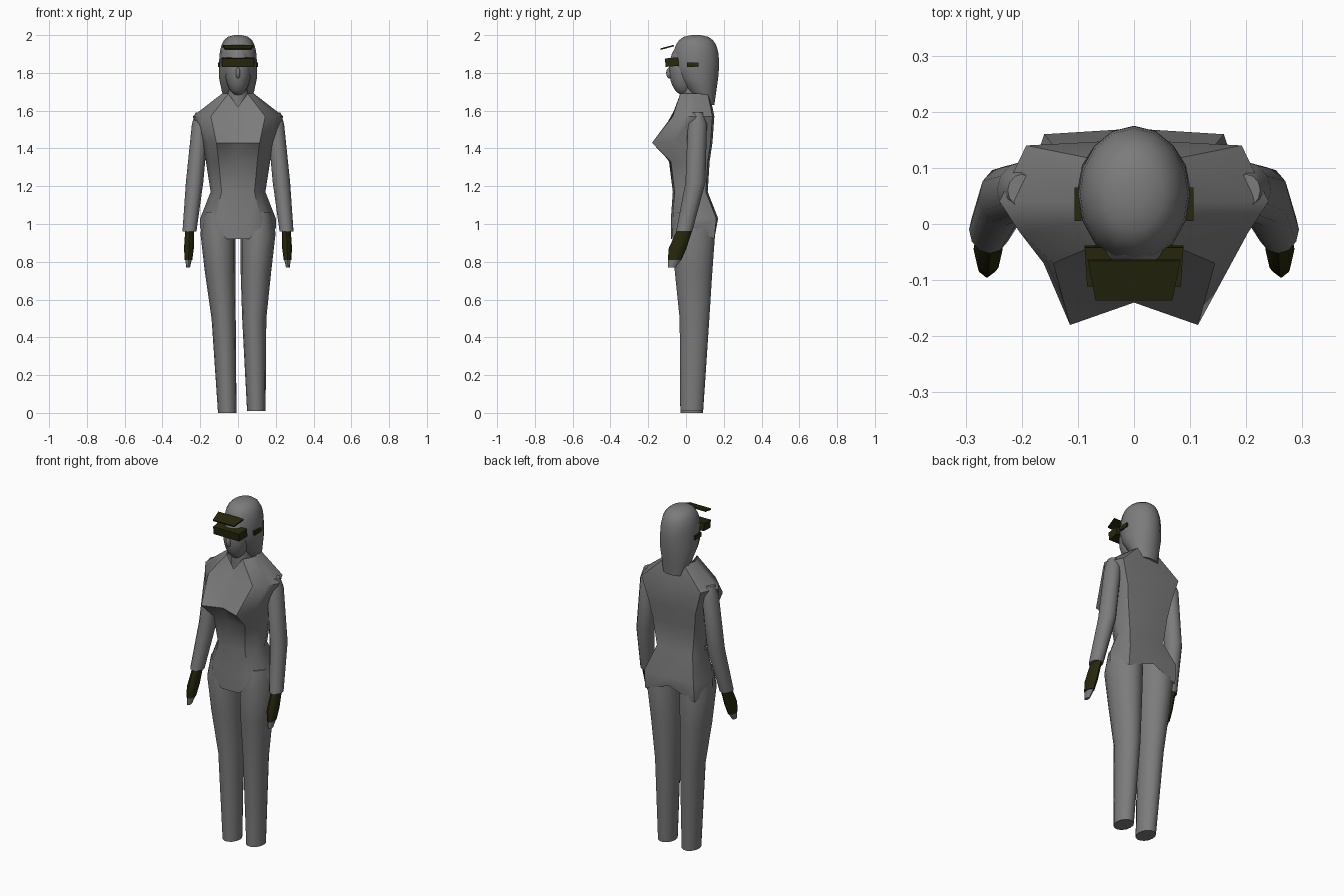
import bpy, bmesh
from math import cos, sin, pi, tau, radians
from mathutils import Vector, Matrix

cube = bpy.data.objects.get("Cube")
if cube:
    bpy.data.objects.remove(cube, do_unlink=True)


def material(name, red, green, blue):
    colour = (red, green, blue, 1)
    result = bpy.data.materials.new(name)
    result.use_nodes = True
    result.diffuse_color = colour
    result.node_tree.nodes["Principled BSDF"].inputs["Base Color"].default_value = colour
    return result


GREY = material("plain grey", 0.2, 0.2, 0.2)
OLIVE = material("dark olive", 0.02, 0.02, 0.004)


def finish(name, bm, mat, smooth_angle):
    """Turn a bmesh into a shaded, coloured object."""
    bmesh.ops.recalc_face_normals(bm, faces=bm.faces)
    mesh = bpy.data.meshes.new(name)
    bm.to_mesh(mesh)
    bm.free()
    mesh.materials.append(mat)
    obj = bpy.data.objects.new(name, mesh)
    bpy.context.collection.objects.link(obj)
    bpy.ops.object.select_all(action="DESELECT")
    obj.select_set(True)
    bpy.context.view_layer.objects.active = obj
    bpy.ops.object.shade_smooth_by_angle(angle=radians(smooth_angle))


def loft(name, rings, mat, capped=True, smooth_angle=45):
    """Skin a list of closed rings."""
    bm = bmesh.new()
    loops = [[bm.verts.new(point) for point in ring] for ring in rings]
    for lower, upper in zip(loops, loops[1:]):
        for i in range(len(lower)):
            bm.faces.new((lower[i - 1], lower[i], upper[i], upper[i - 1]))
    if capped:
        bm.faces.new(loops[0])
        bm.faces.new(loops[-1])
    finish(name, bm, mat, smooth_angle)


def oval(centre, width, depth, sides):
    angles = [tau * i / sides for i in range(sides)]
    return [Vector(centre) + Vector((width * cos(a), depth * sin(a), 0)) for a in angles]


def tube(name, path, widths, ratio, mat, side=1, sides=12):
    """Oval limb along a path, mirrored by side; ratio is depth over width."""
    rings = [oval((side * x, y, z), width, width * ratio, sides)
             for (x, y, z), width in zip(path, widths)]
    loft(name, rings, mat)


def block(name, centre, size, mat, tilt=0, taper=1):
    """Box tilted about x, with its front narrowed by taper."""
    bm = bmesh.new()
    bmesh.ops.create_cube(bm, size=1)
    for vert in bm.verts:
        if vert.co.y < 0:
            vert.co.x *= taper
    place = Matrix.Translation(centre) @ Matrix.Rotation(radians(tilt), 4, "X")
    bm.transform(place @ Matrix.Diagonal((*size, 1)))
    finish(name, bm, mat, smooth_angle=20)


def ellipsoid(name, centre, radii, mat):
    bm = bmesh.new()
    bmesh.ops.create_uvsphere(bm, u_segments=16, v_segments=10, radius=1)
    bm.transform(Matrix.Translation(centre) @ Matrix.Diagonal((*radii, 1)))
    finish(name, bm, mat, smooth_angle=60)


# Rules for the edge heights, counted from front centre to back centre
def level(i):
    return 0


def ragged(i):
    return 0.03 if i and i % 2 == 0 else -0.03


def dipped(i):
    return -0.07 * max(0, 1 - i / 2)


def body_ring(z, width, front, back, bulge=0, edge=level):
    """Cross-section of the tunic, drawn as one half and mirrored."""
    side_y = 0.04
    bust_x, bust_y = width * 0.6, front - bulge + 0.01
    half = [(0, front), (bust_x / 2, (front + bust_y) / 2), (bust_x, bust_y),
            ((bust_x + width) * 0.53, (bust_y + side_y) / 2), (width, side_y),
            (width * 0.8, back - 0.01), (0, back)]
    points = [Vector((x, y, z + edge(i))) for i, (x, y) in enumerate(half)]
    mirrored = [Vector((-p.x, p.y, p.z)) for p in points[-2:0:-1]]
    return points + mirrored


# Tunic with ragged hem and dipped neckline
hem = body_ring(0.95, 0.2, front=-0.08, back=0.16, edge=ragged)
hips = body_ring(1.03, 0.2, front=-0.08, back=0.17)
waist = body_ring(1.17, 0.145, front=-0.07, back=0.115)
ribs = body_ring(1.33, 0.17, front=-0.09, back=0.125)
bust = body_ring(1.43, 0.19, front=-0.14, back=0.14, bulge=0.05)
shoulders = body_ring(1.57, 0.24, front=-0.08, back=0.15)
collar = body_ring(1.69, 0.085, front=-0.04, back=0.125, edge=dipped)
loft("tunic", [hem, hips, waist, ribs, bust, shoulders, collar], GREY, capped=False)

# Neck, face and nose
tube("neck", [(0, 0.04, 1.55), (0, 0.03, 1.75)], [0.06, 0.05], 1, GREY)
ellipsoid("face", (0, -0.01, 1.82), (0.07, 0.08, 0.14), GREY)
ellipsoid("nose", (0, -0.085, 1.8), (0.012, 0.02, 0.03), GREY)

# Hair: a tapering nape below a rounded crown
crown_base, crown_top = 1.83, 2.0
hair = [oval((0, 0.12, 1.63), 0.06, 0.03, 16),
        oval((0, 0.085, 1.7), 0.085, 0.075, 16),
        oval((0, 0.065, 1.77), 0.1, 0.105, 16)]
for step in range(7):
    rise = sin(step / 6 * pi / 2 * 0.95)
    width = 0.1 * (1 - rise ** 3) ** (1 / 3)
    height = crown_base + (crown_top - crown_base) * rise
    hair.append(oval((0, 0.053, height), width, width * 1.22, 16))
loft("hair", hair, GREY, smooth_angle=60)

# Goggles: visor band and raised plate
block("visor", (0, -0.075, 1.857), (0.176, 0.07, 0.045), OLIVE, tilt=5, taper=0.95)
block("raised_plate", (0, -0.1, 1.935), (0.165, 0.073, 0.008), OLIVE, tilt=15, taper=0.83)

for side, label in ((1, "left"), (-1, "right")):
    block(label + "_ear_plate", (side * 0.1, 0.035, 1.842), (0.012, 0.06, 0.024), OLIVE)

    # Sleeve, glove and bare fingertips
    shoulder, upper_arm = (0.2, 0.06, 1.59), (0.2, 0.06, 1.53)
    elbow, wrist = (0.23, 0.05, 1.22), (0.257, -0.01, 0.96)
    palm, knuckles, tips = (0.26, -0.045, 0.87), (0.262, -0.06, 0.81), (0.264, -0.075, 0.77)
    tube(label + "_sleeve", [shoulder, upper_arm, elbow, wrist],
         [0.025, 0.044, 0.046, 0.037], 1.15, GREY, side)
    tube(label + "_glove", [wrist, palm, knuckles], [0.023, 0.026, 0.02], 1.8, OLIVE, side, sides=8)
    tube(label + "_fingertips", [knuckles, tips], [0.017, 0.01], 2, GREY, side, sides=8)

    # Trouser leg, with the stance set slightly to one side
    sway = side * 0.02
    foot, knee = (0.077 + sway, 0.03, 0.005 + sway / 4), (0.081 + sway / 4, 0.045, 0.5)
    thigh, hip, seat = (0.095, 0.04, 0.75), (0.106, 0.04, 0.95), (0.1, 0.04, 1.06)
    tube(label + "_trouser_leg", [foot, knee, thigh, hip, seat],
         [0.049, 0.064, 0.081, 0.093, 0.08], 1.26, GREY, side, sides=14)
